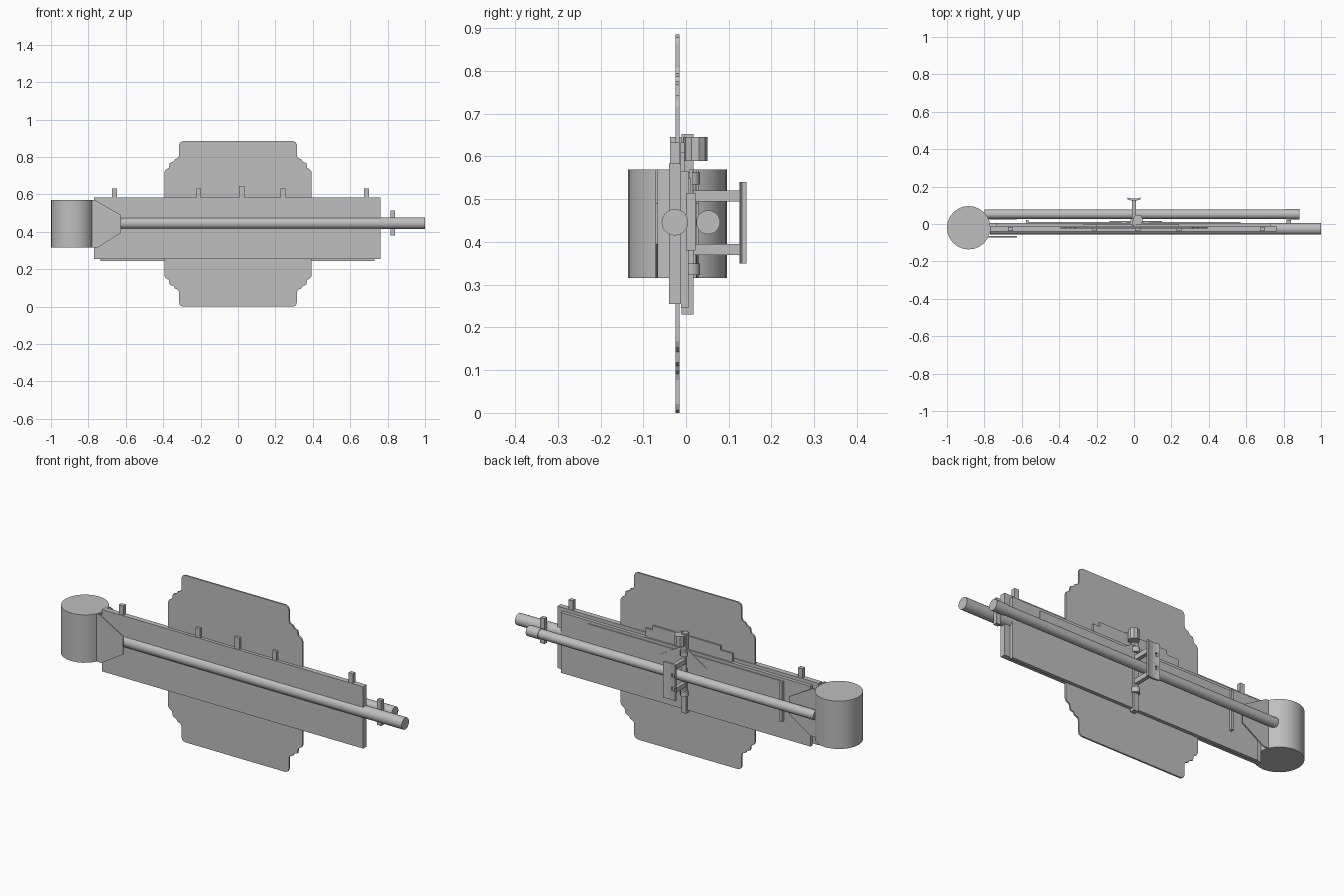
import bpy, bmesh, math
from mathutils import Matrix

if "Cube" in bpy.data.objects:
    bpy.data.objects.remove(bpy.data.objects["Cube"])

grey = bpy.data.materials.new("plain grey")
grey.use_nodes = True
grey.diffuse_color = (0.52, 0.52, 0.52, 1)
grey.node_tree.nodes["Principled BSDF"].inputs["Base Color"].default_value = grey.diffuse_color


def finish(name, bm, smooth=False):
    bmesh.ops.recalc_face_normals(bm, faces=bm.faces)
    mesh = bpy.data.meshes.new(name)
    bm.to_mesh(mesh)
    bm.free()
    mesh.materials.append(grey)
    obj = bpy.data.objects.new(name, mesh)
    bpy.context.collection.objects.link(obj)
    if smooth:
        bpy.ops.object.select_all(action='DESELECT')
        obj.select_set(True)
        bpy.context.view_layer.objects.active = obj
        bpy.ops.object.shade_smooth_by_angle(angle=math.radians(35))
    return obj


def box(name, xs, ys, zs):
    bm = bmesh.new()
    bmesh.ops.create_cube(bm, size=1)
    for v in bm.verts:
        v.co = [(r[0] + r[1]) / 2 + c * (r[1] - r[0]) for r, c in zip((xs, ys, zs), v.co)]
    return finish(name, bm)


def cylinder(name, start, length, radius, axis, sides=20):
    bm = bmesh.new()
    bmesh.ops.create_cone(bm, cap_ends=True, segments=sides, radius1=radius, radius2=radius, depth=length)
    bmesh.ops.translate(bm, verts=bm.verts, vec=(0, 0, length / 2))
    if axis == 'X':
        bm.transform(Matrix.Rotation(math.pi / 2, 4, 'Y'))
    elif axis == 'Y':
        bm.transform(Matrix.Rotation(-math.pi / 2, 4, 'X'))
    bmesh.ops.translate(bm, verts=bm.verts, vec=start)
    return finish(name, bm, True)


def plate(name, outline, y0, y1):
    """Flat plate with an outline in x and z, extruded along y."""
    bm = bmesh.new()
    face = bm.faces.new([bm.verts.new((x, y0, z)) for x, z in outline])
    new = bmesh.ops.extrude_face_region(bm, geom=[face])["geom"]
    bmesh.ops.translate(bm, vec=(0, y1 - y0, 0), verts=[e for e in new if isinstance(e, bmesh.types.BMVert)])
    return finish(name, bm)


# Large upright sheet with stepped, rounded corners, mirrored from one quarter
mid = 0.4425
quarter = [(0.394, 0.275), (0.388, 0.288), (0.37, 0.3), (0.365, 0.325), (0.345, 0.333),
           (0.338, 0.345), (0.32, 0.352), (0.315, 0.365), (0.315, 0.422), (0.309, 0.436), (0.295, mid)]
upper = quarter + [(-x, z) for x, z in reversed(quarter)]
outline = upper + [(x, -z) for x, z in reversed(upper)]
plate("stepped_sheet", [(x, mid + z) for x, z in outline], -0.024, -0.015)

# Long boards
box("front_board", (-0.77, 0.763), (-0.04, -0.012), (0.255, 0.583))
box("back_board", (-0.735, 0.73), (-0.012, 0.006), (0.245, 0.565))
box("upper_back_strip", (-0.57, 0.57), (0.006, 0.011), (0.47, 0.55))
box("raised_strip", (-0.27, 0.24), (-0.013, -0.004), (0.55, 0.61))
box("raised_strip_step", (-0.2, 0.2), (-0.013, -0.004), (0.55, 0.633))

# Tabs along the top edge
for i, x in enumerate((-0.66, -0.21, 0.24, 0.687)):
    box(f"top_tab_{i + 1}", (x - 0.013, x + 0.013), (-0.037, -0.015), (0.57, 0.633))

# Drum with its two tapered side plates
cylinder("drum", (-0.884, -0.02, 0.316), 0.254, 0.116, 'Z', 24)
taper = [(-0.8, 0.57), (-0.765, 0.57), (-0.625, 0.49), (-0.625, 0.395), (-0.75, 0.316), (-0.8, 0.316)]
plate("front_taper_plate", taper, -0.071, -0.065)
plate("back_taper_plate", taper, 0.023, 0.029)

# Long rods and the clip near their free ends
cylinder("front_rod", (-0.77, -0.026, 0.446), 1.77, 0.031, 'X')
cylinder("back_rod", (-0.8, 0.052, 0.446), 1.685, 0.025, 'X')
cylinder("back_rod_sleeve", (0.815, 0.052, 0.446), 0.07, 0.028, 'X')
box("rod_clip", (0.815, 0.84), (0, 0.022), (0.38, 0.515))
box("small_back_bar", (-0.578, -0.565), (0.004, 0.022), (0.34, 0.55))

# Central post with collars, top knob and gable brace
box("centre_post", (-0.012, 0.014), (-0.01, 0.017), (0.23, 0.653))
box("post_knob_core", (0.005, 0.035), (-0.037, -0.01), (0.575, 0.645))
cylinder("post_knob", (0.02, 0.022, 0.59), 0.055, 0.028, 'Z', 10)
for label, z in (("lower", 0.323), ("upper", 0.535)):
    cylinder(f"{label}_post_collar", (0, 0.012, z), 0.027, 0.021, 'Z', 12)
plate("gable_brace", [(-0.13, 0.5), (0.15, 0.5), (0.03, 0.57), (-0.02, 0.57)], 0.008, 0.015)

# Rear mounting bracket: two arms and a slightly dished plate with slots
for label, z in (("lower", 0.37), ("upper", 0.495)):
    box(f"{label}_bracket_arm", (-0.01, 0.01), (0.012, 0.128), (z, z + 0.025))
bracket = box("bracket_plate", (-0.036, 0.036), (0.126, 0.137), (0.35, 0.54))
bm = bmesh.new()
bm.from_mesh(bracket.data)
bmesh.ops.subdivide_edges(bm, edges=[e for e in bm.edges if abs(e.verts[0].co.x - e.verts[1].co.x) > 0.05], cuts=3)
for v in bm.verts:
    v.co.y += 0.006 * (v.co.x / 0.036) ** 2 - 0.001
bm.to_mesh(bracket.data)
bm.free()
for i, z in enumerate((0.4, 0.47)):
    cutter = box(f"slot_cutter_{i + 1}", (-0.026, -0.012), (0.1, 0.16), (z, z + 0.02))
    cutter.hide_render = True
    cutter.hide_viewport = True
    cutter.display_type = 'WIRE'
    cut = bracket.modifiers.new(f"slot_{i + 1}", 'BOOLEAN')
    cut.operation = 'DIFFERENCE'
    cut.object = cutter
